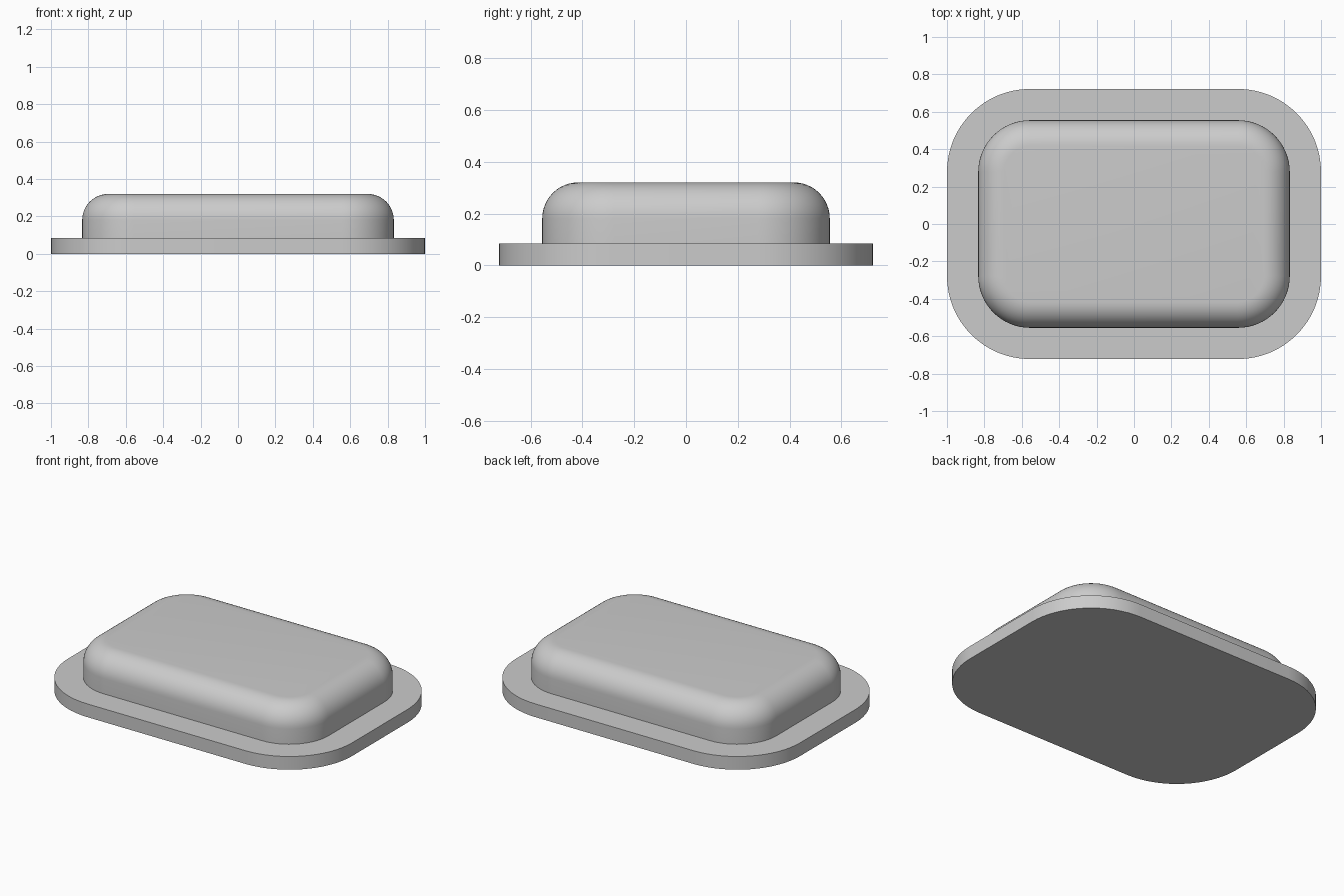
import bpy, bmesh
from math import sin, cos, pi, radians

cube = bpy.data.objects.get("Cube")
if cube:
    bpy.data.objects.remove(cube, do_unlink=True)

grey = bpy.data.materials.new("plain grey")
grey.use_nodes = True
colour = (0.6, 0.6, 0.6, 1)
grey.diffuse_color = colour
grey.node_tree.nodes["Principled BSDF"].inputs["Base Color"].default_value = colour

CX, CY = 0.556, 0.278   # shared corner centres
STEPS = 16              # segments per rounded corner


def rounded_slab(name, profile):
    """Stack rounded rectangles from (corner radius, height) pairs."""
    bm = bmesh.new()
    rings = []
    for r, z in profile:
        ring = []
        for q, (sx, sy) in enumerate(((1, 1), (-1, 1), (-1, -1), (1, -1))):
            for i in range(STEPS + 1):
                a = (q + i / STEPS) * pi / 2
                ring.append(bm.verts.new((sx * CX + r * cos(a), sy * CY + r * sin(a), z)))
        rings.append(ring)
    for low, high in zip(rings, rings[1:]):
        for i in range(len(low)):
            j = (i + 1) % len(low)
            bm.faces.new((low[i], low[j], high[j], high[i]))
    bm.faces.new(rings[-1])
    bm.faces.new(rings[0][::-1])
    mesh = bpy.data.meshes.new(name)
    bm.to_mesh(mesh)
    bm.free()
    obj = bpy.data.objects.new(name, mesh)
    bpy.context.collection.objects.link(obj)
    mesh.materials.append(grey)
    bpy.ops.object.select_all(action="DESELECT")
    obj.select_set(True)
    bpy.context.view_layer.objects.active = obj
    bpy.ops.object.shade_smooth_by_angle(angle=radians(30))


# Flat flange
THICK = 0.084
rounded_slab("base_flange", [(0.444, 0), (0.444, THICK)])

# Raised body with a filleted top rim
R, TOP, F = 0.277, 0.32, 0.139
rim = [(R - F + F * cos(a), TOP - F + F * sin(a))
       for a in (i * pi / 24 for i in range(13))]
rounded_slab("raised_body", [(R, THICK)] + rim)
